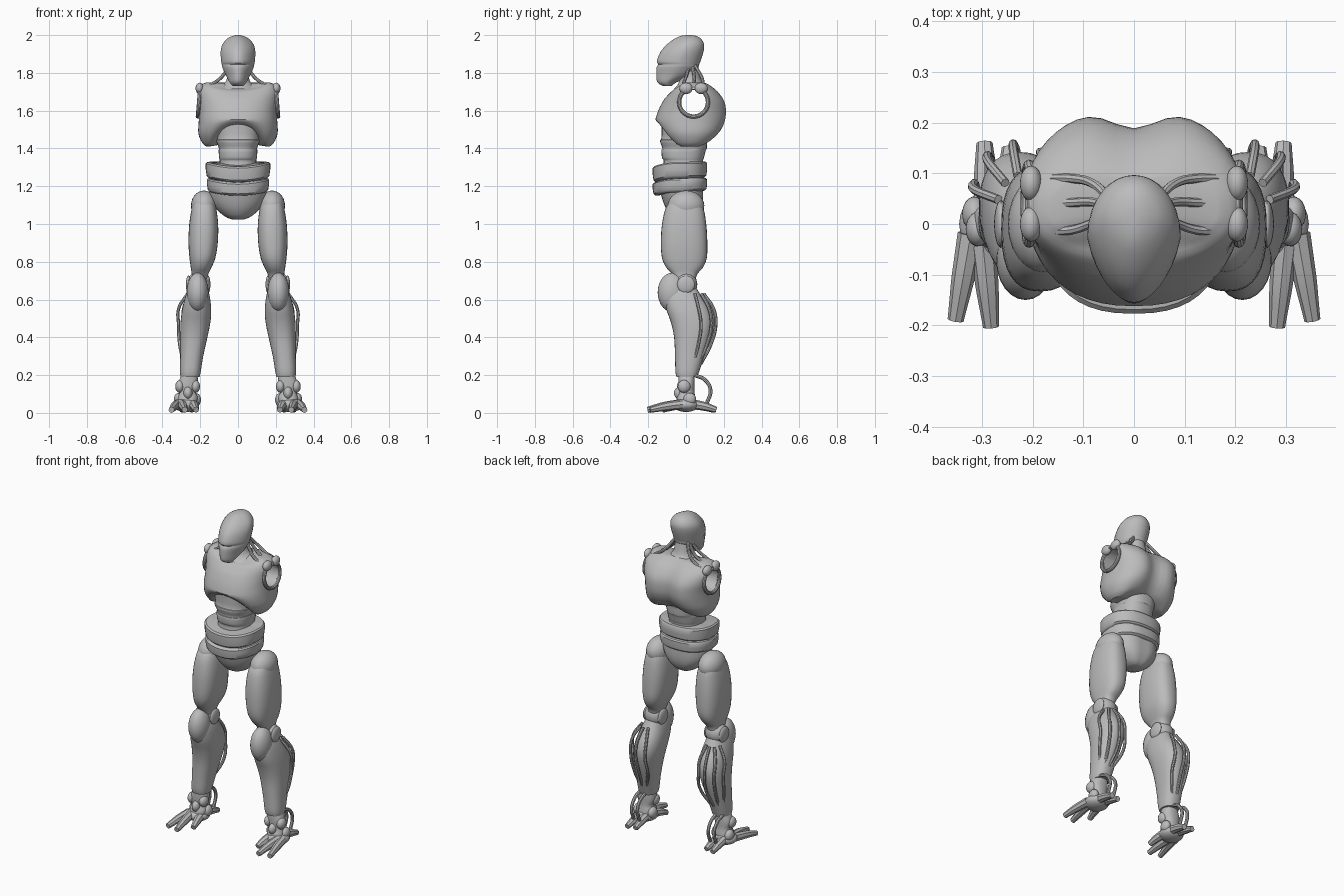
import bpy, bmesh, math
from mathutils import Vector, Matrix

cube = bpy.data.objects.get("Cube")
if cube:
    bpy.data.objects.remove(cube)

grey = bpy.data.materials.new("plain grey")
grey.use_nodes = True
grey.diffuse_color = (0.5, 0.5, 0.5, 1)
grey.node_tree.nodes["Principled BSDF"].inputs["Base Color"].default_value = (0.5, 0.5, 0.5, 1)


def finish(obj, angle=35):
    """Give the object its colour and soft shading."""
    obj.data.materials.clear()
    obj.data.materials.append(grey)
    bpy.ops.object.select_all(action="DESELECT")
    obj.select_set(True)
    bpy.context.view_layer.objects.active = obj
    bpy.ops.object.shade_smooth_by_angle(angle=math.radians(angle))
    return obj


def from_bmesh(name, bm):
    bmesh.ops.recalc_face_normals(bm, faces=bm.faces)
    mesh = bpy.data.meshes.new(name)
    bm.to_mesh(mesh)
    bm.free()
    obj = bpy.data.objects.new(name, mesh)
    bpy.context.collection.objects.link(obj)
    return finish(obj)


def smooth_rows(rows, steps):
    """Run a smooth curve through the section rows."""
    rows = [Vector(r) for r in rows]
    out = []
    for i in range(len(rows) - 1):
        a, b = rows[i], rows[i + 1]
        before, after = rows[max(i - 1, 0)], rows[min(i + 2, len(rows) - 1)]
        for k in range(steps):
            t = k / steps
            bend = (b - before) * (t * (1 - t) ** 2) - (after - a) * (t * t * (1 - t))
            out.append(a.lerp(b, t * t * (3 - 2 * t)) + bend / 2)
    return out + [rows[-1]]


def loft(name, rows, side=1, power=2.0, taper=0, groove=0, warp=None, steps=3, sides=32):
    """Skin rounded sections, each given as z, x from, x to, y from, y to."""
    bm = bmesh.new()
    rings = []
    for z, x0, x1, y0, y1 in smooth_rows(rows, steps):
        ring = []
        for i in range(sides):
            a = math.tau * i / sides
            c, s = math.cos(a), math.sin(a)
            u = math.copysign(abs(c) ** (2 / power), c) * (1 - taper * max(0, -s))
            v = math.copysign(abs(s) ** (2 / power), s)
            if s > 0:
                v *= 1 - groove * math.exp(-(u / 0.32) ** 2)
            p = Vector(((x0 + x1 + u * (x1 - x0)) / 2, (y0 + y1 + v * (y1 - y0)) / 2, z))
            if warp:
                p.z += warp(p)
            p.x *= side
            ring.append(bm.verts.new(p))
        rings.append(ring)
    for low, high in zip(rings, rings[1:]):
        for i in range(sides):
            j = (i + 1) % sides
            bm.faces.new((low[i], low[j], high[j], high[i]))
    for ring in (rings[0], rings[-1]):
        tip = bm.verts.new(sum((v.co for v in ring), Vector()) / sides)
        for i in range(sides):
            bm.faces.new((ring[i], ring[(i + 1) % sides], tip))
    return from_bmesh(name, bm)


def centred(rows):
    return [(z, -w, w, y0, y1) for z, w, y0, y1 in rows]


def ball(name, centre, size, side=1):
    bm = bmesh.new()
    place = Matrix.Translation((centre[0] * side, *centre[1:])) @ Matrix.Diagonal((*size, 1))
    bmesh.ops.create_uvsphere(bm, u_segments=24, v_segments=14, radius=1, matrix=place)
    return from_bmesh(name, bm)


def tube(name, points, radii, side=1):
    """Smooth cord or tapered digit through the points."""
    curve = bpy.data.curves.new(name, "CURVE")
    curve.dimensions = "3D"
    curve.bevel_depth = 1
    curve.bevel_resolution = 2
    curve.resolution_u = 5
    curve.use_fill_caps = True
    spline = curve.splines.new("BEZIER")
    spline.bezier_points.add(len(points) - 1)
    for i, (bp, p) in enumerate(zip(spline.bezier_points, points)):
        bp.co = (p[0] * side, p[1], p[2])
        bp.handle_left_type = bp.handle_right_type = "AUTO"
        bp.radius = radii[i] if isinstance(radii, tuple) else radii
    obj = bpy.data.objects.new(name, curve)
    bpy.context.collection.objects.link(obj)
    bpy.ops.object.select_all(action="DESELECT")
    obj.select_set(True)
    bpy.context.view_layer.objects.active = obj
    bpy.ops.object.convert(target="MESH")
    return finish(bpy.context.object)


# Head with visor slit, and neck
loft("head", centred([
    (1.73, .028, -.12, -.075), (1.75, .044, -.152, -.05), (1.79, .066, -.157, .035),
    (1.83, .083, -.155, .066), (1.845, .086, -.147, .07), (1.86, .089, -.155, .076),
    (1.91, .092, -.136, .092), (1.95, .083, -.102, .096), (1.98, .058, -.062, .08),
    (1.995, .03, -.03, .055), (2.0, .01, 0, .03)]), taper=.25)
loft("neck", centred([(1.715, .12, -.065, .13), (1.735, .085, -.045, .105),
                      (1.76, .062, -.035, .082), (1.8, .054, -.03, .07), (1.86, .05, -.04, .06)]))


# Chest shell with arched lower edge, dipped collar and a tunnel for the missing arms
def chest_edges(p):
    facing = min(1, max(.35, .5 - p.y / .14))
    low = min(1, max(0, (1.56 - p.z) / .15))
    high = min(1, max(0, (p.z - 1.66) / .09))
    arch = .1 * facing * low * max(0, 1 - (p.x / .15) ** 2)
    collar = .035 * high * min(1, max(0, -p.y / .04)) * max(0, 1 - (p.x / .18) ** 2)
    return arch - collar


chest = loft("chest", centred([
    (1.41, .168, -.07, .11), (1.43, .19, -.1, .15), (1.48, .21, -.14, .197),
    (1.54, .208, -.162, .224), (1.6, .207, -.147, .23), (1.65, .214, -.122, .219),
    (1.7, .219, -.094, .182), (1.735, .2, -.07, .135), (1.75, .165, -.04, .1)]),
    power=2.3, groove=.22, warp=chest_edges, sides=48)
bpy.ops.mesh.primitive_cylinder_add(vertices=32, radius=.068, depth=1,
                                    location=(0, .04, 1.645), rotation=(0, math.pi / 2, 0))
cutter = bpy.context.object
cutter.hide_render = True
cut = chest.modifiers.new("arm tunnel", "BOOLEAN")
cut.operation = "DIFFERENCE"
cut.solver = "EXACT"
cut.object = cutter
bpy.context.view_layer.objects.active = chest
bpy.ops.object.modifier_apply(modifier=cut.name)
bpy.data.objects.remove(cutter)
finish(chest)

# Ribbed abdomen, belt and pelvis
loft("abdomen", centred([
    (1.22, .11, -.11, .09), (1.3, .1, -.12, .09), (1.335, .097, -.118, .09),
    (1.35, .1, -.127, .095), (1.39, .103, -.13, .105), (1.4, .101, -.125, .11),
    (1.44, .115, -.138, .112), (1.455, .115, -.13, .115), (1.53, .13, -.13, .13)]), power=2.4)


def belt_sag(p):
    return -.025 * max(0, 1 - (p.x / .17) ** 2) if p.y < 0 else 0


for name, z, height, grow in (("upper_belt", 1.247, .083, .006), ("lower_belt", 1.175, .07, 0)):
    loft(name, centred([
        (z, .145, -.155, .09), (z + .01, .16 + grow, -.172, .108),
        (z + height - .01, .165 + grow, -.177, .112), (z + height, .155, -.16, .1)]),
        power=2.4, warp=belt_sag, steps=2, sides=40)
loft("pelvis", centred([
    (1.025, .035, -.045, .04), (1.04, .07, -.075, .065), (1.08, .115, -.105, .09),
    (1.13, .145, -.125, .1), (1.2, .155, -.145, .1)]), groove=.1)

for label, side in (("left", 1), ("right", -1)):
    # Shoulder rim, collar lugs and neck cords
    bpy.ops.mesh.primitive_torus_add(
        major_segments=32, minor_segments=10, major_radius=.076, minor_radius=.011,
        location=(.207 * side, .04, 1.645), rotation=(0, math.pi / 2 - .08 * side, 0))
    rim = bpy.context.object
    rim.name = label + "_shoulder_rim"
    finish(rim)
    for y in (0, .08):
        ball(label + "_shoulder_lug", (.203, y, 1.718), (.022, .035, .03), side)
    for n, y in enumerate((-.012, .042, .09)):
        tube(f"{label}_neck_cord_{n}", [(.175, y, 1.725), (.125, y, 1.748),
             (.085, y * .8 + .01, 1.78), (.045, .02 + y * .3, 1.84)], .009, side)

    # Hip and thigh
    ball(label + "_hip", (.18, 0, 1.097), (.069, .097, .08), side)
    loft(label + "_thigh", [
        (1.14, .145, .225, -.06, .05), (1.09, .118, .243, -.105, .09),
        (1.0, .105, .258, -.127, .107), (.9, .107, .262, -.133, .113),
        (.82, .12, .257, -.127, .11), (.77, .14, .25, -.105, .09),
        (.735, .157, .245, -.075, .06), (.7, .165, .248, -.06, .05)], side, power=2.5)

    # Knee cap, joint and side discs
    ball(label + "_knee_cap", (.214, -.072, .638), (.058, .078, .104), side)
    ball(label + "_knee_joint", (.21, 0, .68), (.065, .06, .065), side)
    for x in (.16, .262):
        ball(label + "_knee_disc", (x, 0, .68), (.014, .047, .047), side)

    # Shin plate and calf
    loft(label + "_shin", [
        (.67, .165, .255, -.09, .05), (.62, .15, .277, -.115, .08),
        (.55, .142, .295, -.105, .125), (.48, .146, .304, -.08, .142),
        (.4, .162, .306, -.063, .128), (.3, .184, .306, -.058, .097),
        (.22, .197, .307, -.056, .07), (.19, .203, .304, -.05, .06)], side, power=2.4)
    for n, (x, y) in enumerate(((.315, .08), (.288, .135), (.238, .158), (.185, .142))):
        tube(f"{label}_calf_cord_{n}", [(.225 + (x - .23) * .5, y * .6, .63), (x, y - .012, .55),
             (x, y, .47), (x - .005, y * .85, .37), (.25 + (x - .24) * .5, y * .5, .26)], .009, side)

    # Ankle
    loft(label + "_ankle", [(.2, .215, .3, -.04, .045), (.15, .21, .318, -.04, .045),
                            (.11, .222, .31, -.038, .045), (.08, .212, .318, -.048, .05),
                            (.04, .22, .32, -.055, .055)], side, power=2.4)
    for n, (x, y, z) in enumerate(((.225, -.015, .14), (.308, -.01, .14), (.265, -.03, .105),
                                   (.22, .015, .07), (.315, .02, .072))):
        ball(f"{label}_ankle_knob_{n}", (x, y, z), (.024, .034, .034), side)
    for x in (.245, .285):
        tube(label + "_heel_strut", [(x, .045, .2), (x, .1, .175), (x, .13, .12), (x, .11, .05)],
             .01, side)

    # Foot with three toes and two heel spurs
    ball(label + "_foot", (.275, 0, .043), (.07, .07, .038), side)
    digits = (("inner_toe", (.24, -.03), (.222, -.125)), ("middle_toe", (.298, -.04), (.282, -.203)),
              ("outer_toe", (.322, -.02), (.352, -.19)), ("inner_heel", (.25, .04), (.245, .15)),
              ("outer_heel", (.29, .04), (.295, .16)))
    for name, a, b in digits:
        mid = [(p + q) / 2 for p, q in zip(a, b)]
        tube(f"{label}_{name}", [(*a, .045), (*mid, .034), (*b, .016)], (.026, .023, .016), side)
